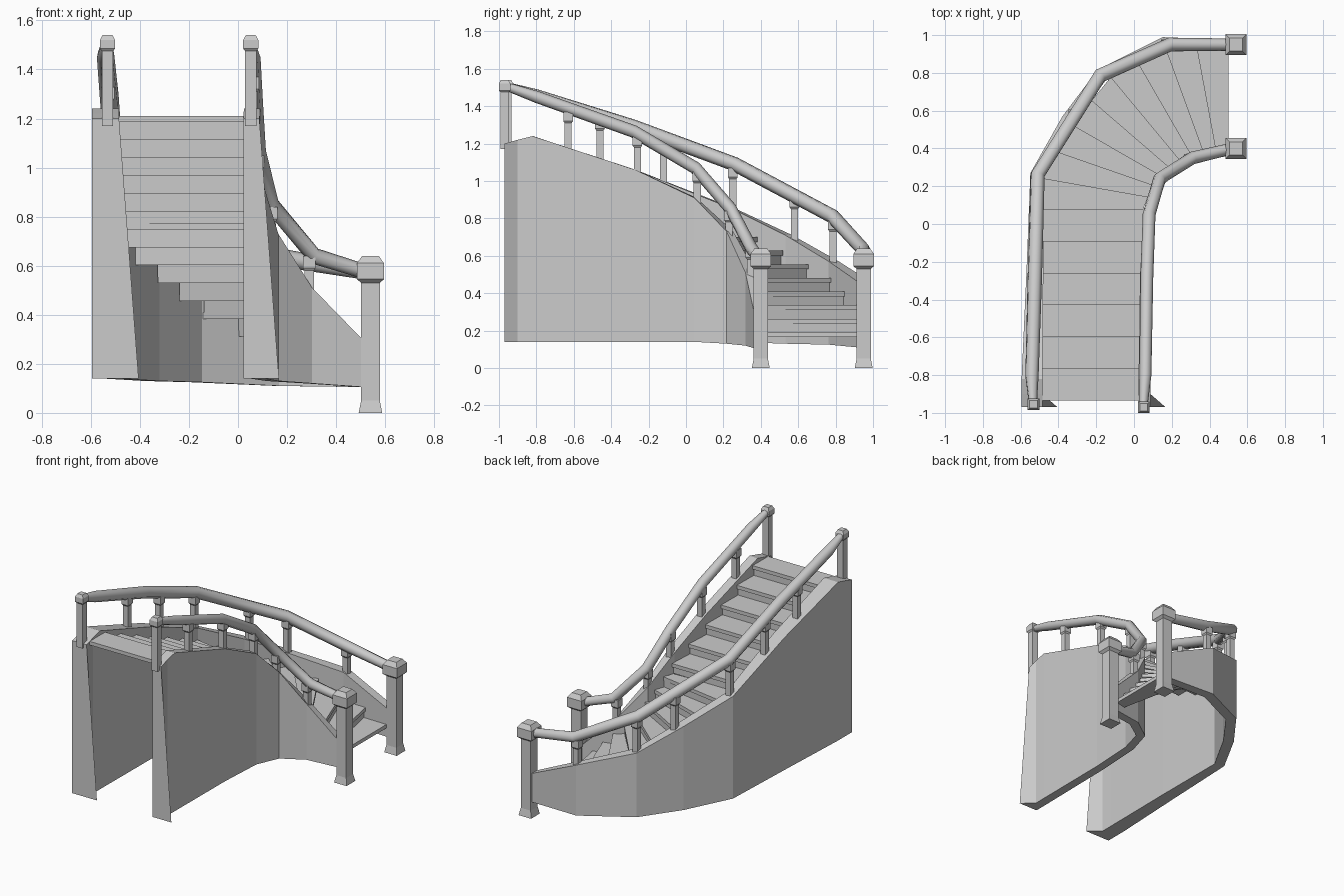
import bpy, bmesh
from mathutils import Vector

if "Cube" in bpy.data.objects:
    bpy.data.objects.remove(bpy.data.objects["Cube"])


def loft(name, rings):
    """Skin a list of 4-point rings into a closed flat-faced solid."""
    bm = bmesh.new()
    vs = [[bm.verts.new(p) for p in r] for r in rings]
    for a, b in zip(vs, vs[1:]):
        for i in range(4):
            j = (i + 1) % 4
            bm.faces.new((a[i], a[j], b[j], b[i]))
    bm.faces.new(vs[0])
    bm.faces.new(vs[-1])
    bmesh.ops.recalc_face_normals(bm, faces=bm.faces)
    me = bpy.data.meshes.new(name)
    bm.to_mesh(me)
    bm.free()
    ob = bpy.data.objects.new(name, me)
    bpy.context.collection.objects.link(ob)
    return ob


def post(name, x, y, profile):
    """Square post from (z, half width) steps."""
    loft(name, [[(x - h, y - h, z), (x + h, y - h, z), (x + h, y + h, z), (x - h, y + h, z)]
                for z, h in profile])


def wall(name, stations):
    """Side wall along stations of (x, y, top, bottom, half thickness)."""
    pts = [Vector(s[:2]) for s in stations]
    rings = []
    for i, (x, y, top, bot, h) in enumerate(stations):
        t = Vector((0, 0))
        if i > 0:
            t += (pts[i] - pts[i - 1]).normalized()
        if i < len(pts) - 1:
            t += (pts[i + 1] - pts[i]).normalized()
        t.normalize()
        n = Vector((t.y, -t.x)) * h
        flare = 0.08 if i == len(pts) - 1 else 0
        rings.append([(x + n.x, y + n.y, bot), (x - n.x + flare, y - n.y, bot),
                      (x - n.x, y - n.y, top), (x + n.x, y + n.y, top)])
    loft(name, rings)


def rail(name, pts):
    """Round low-poly handrail, thinner at the top end; points are (x, y, z, radius)."""
    cu = bpy.data.curves.new(name, 'CURVE')
    cu.dimensions = '3D'
    cu.bevel_depth = 1.0
    cu.bevel_resolution = 2
    cu.use_fill_caps = True
    sp = cu.splines.new('POLY')
    sp.points.add(len(pts) - 1)
    for p, (x, y, z, r) in zip(sp.points, pts):
        p.co = (x, y, z, 1)
        p.radius = r
    ob = bpy.data.objects.new(name, cu)
    bpy.context.collection.objects.link(ob)


def sample(path, n):
    """n + 1 evenly spaced points along a plan polyline."""
    ps = [Vector(p) for p in path]
    lens = [(b - a).length for a, b in zip(ps, ps[1:])]
    out = []
    for k in range(n + 1):
        d = sum(lens) * k / n
        for i, l in enumerate(lens):
            if d <= l or i == len(lens) - 1:
                out.append(ps[i].lerp(ps[i + 1], min(d / l, 1)))
                break
            d -= l
    return out


# Side walls, from the bottom of the stair to the top
wall("outer_wall", [(0.51, 0.945, 0.30, 0.105, 0.03), (0.16, 0.955, 0.46, 0.11, 0.035),
                    (-0.17, 0.79, 0.57, 0.125, 0.035), (-0.35, 0.55, 0.71, 0.13, 0.035),
                    (-0.515, 0.26, 0.85, 0.14, 0.035), (-0.525, -0.27, 1.06, 0.14, 0.045),
                    (-0.54, -0.82, 1.24, 0.14, 0.055), (-0.54, -0.90, 1.22, 0.14, 0.055),
                    (-0.54, -0.97, 1.20, 0.14, 0.055)])
wall("inner_wall", [(0.51, 0.395, 0.29, 0.105, 0.03), (0.29, 0.345, 0.51, 0.12, 0.03),
                    (0.14, 0.235, 0.73, 0.13, 0.03), (0.08, 0.05, 0.91, 0.14, 0.03),
                    (0.062, -0.27, 1.06, 0.14, 0.03), (0.056, -0.82, 1.24, 0.14, 0.032),
                    (0.055, -0.90, 1.22, 0.14, 0.032), (0.055, -0.97, 1.20, 0.14, 0.032)])

# Handrails
rail("outer_handrail", [(0.52, 0.95, 0.575, 0.032), (0.19, 0.95, 0.63, 0.037),
                        (-0.18, 0.785, 0.81, 0.039), (-0.51, 0.26, 1.09, 0.039),
                        (-0.525, -0.28, 1.29, 0.039), (-0.54, -0.80, 1.455, 0.036),
                        (-0.535, -0.95, 1.505, 0.022)])
rail("inner_handrail", [(0.52, 0.40, 0.575, 0.03), (0.31, 0.35, 0.64, 0.034),
                        (0.135, 0.24, 0.85, 0.034), (0.08, 0.05, 1.07, 0.034),
                        (0.068, -0.28, 1.265, 0.034), (0.06, -0.80, 1.45, 0.032),
                        (0.05, -0.96, 1.505, 0.022)])

# Newel posts
for side, y in (("outer", 0.95), ("inner", 0.40)):
    post(side + "_lower_newel", 0.54, y, [(0, 0.048), (0.05, 0.038), (0.53, 0.038),
                                          (0.545, 0.055), (0.61, 0.055), (0.64, 0.034)])
for side, x, y in (("outer", -0.532, -0.955), ("inner", 0.052, -0.97)):
    post(side + "_upper_newel", x, y, [(1.17, 0.023), (1.475, 0.023), (1.485, 0.031),
                                       (1.52, 0.031), (1.54, 0.02)])

# Balusters between wall tops and handrails: (x, y, bottom, top)
outer_b = [(0.17, 0.95, 0.42, 0.63), (-0.17, 0.785, 0.54, 0.80), (-0.32, 0.58, 0.66, 0.92),
           (-0.51, 0.25, 0.82, 1.08), (-0.52, -0.12, 0.97, 1.22), (-0.53, -0.46, 1.09, 1.34)]
inner_b = [(0.29, 0.345, 0.47, 0.65), (0.135, 0.23, 0.70, 0.85), (0.08, 0.06, 0.86, 1.06),
           (0.065, -0.26, 1.02, 1.25), (0.06, -0.63, 1.14, 1.38)]
for side, posts in (("outer", outer_b), ("inner", inner_b)):
    for k, (x, y, z0, z1) in enumerate(posts):
        post(f"{side}_baluster_{k + 1}", x, y,
             [(z0, 0.019), (z1 - 0.07, 0.019), (z1 - 0.06, 0.026), (z1 - 0.01, 0.026)])

# Step edges: nine winders, then six straight steps
left = sample([(0.5, 0.925), (0.18, 0.92), (-0.15, 0.765), (-0.49, 0.25), (-0.49, 0.08)], 9)
right = sample([(0.5, 0.415), (0.28, 0.365), (0.11, 0.25), (0.05, 0.08)], 9)
left += sample([(-0.49, 0.08), (-0.495, -0.935)], 6)[1:]
right += sample([(0.05, 0.08), (0.04, -0.935)], 6)[1:]


def slab(name, a, b, c, d, z0, z1):
    loft(name, [[(p.x, p.y, z) for p in (a, b, c, d)] for z in (z0, z1)])


# Treads run slightly under the next step; risers sit below each front edge
rise = (1.21 - 0.19) / 14
for i in range(15):
    z = 0.19 + rise * i
    a, b, c, d = left[i], right[i], right[i + 1], left[i + 1]
    over = 0.0 if i == 14 else 0.15
    slab(f"tread_{i + 1}", a, b, c + (c - b) * over, d + (d - a) * over, z - 0.025, z)
    if i > 0:
        slab(f"riser_{i + 1}", a.lerp(d, 0.08), b.lerp(c, 0.08), b.lerp(c, 0.16),
             a.lerp(d, 0.16), z - rise, z - 0.02)
